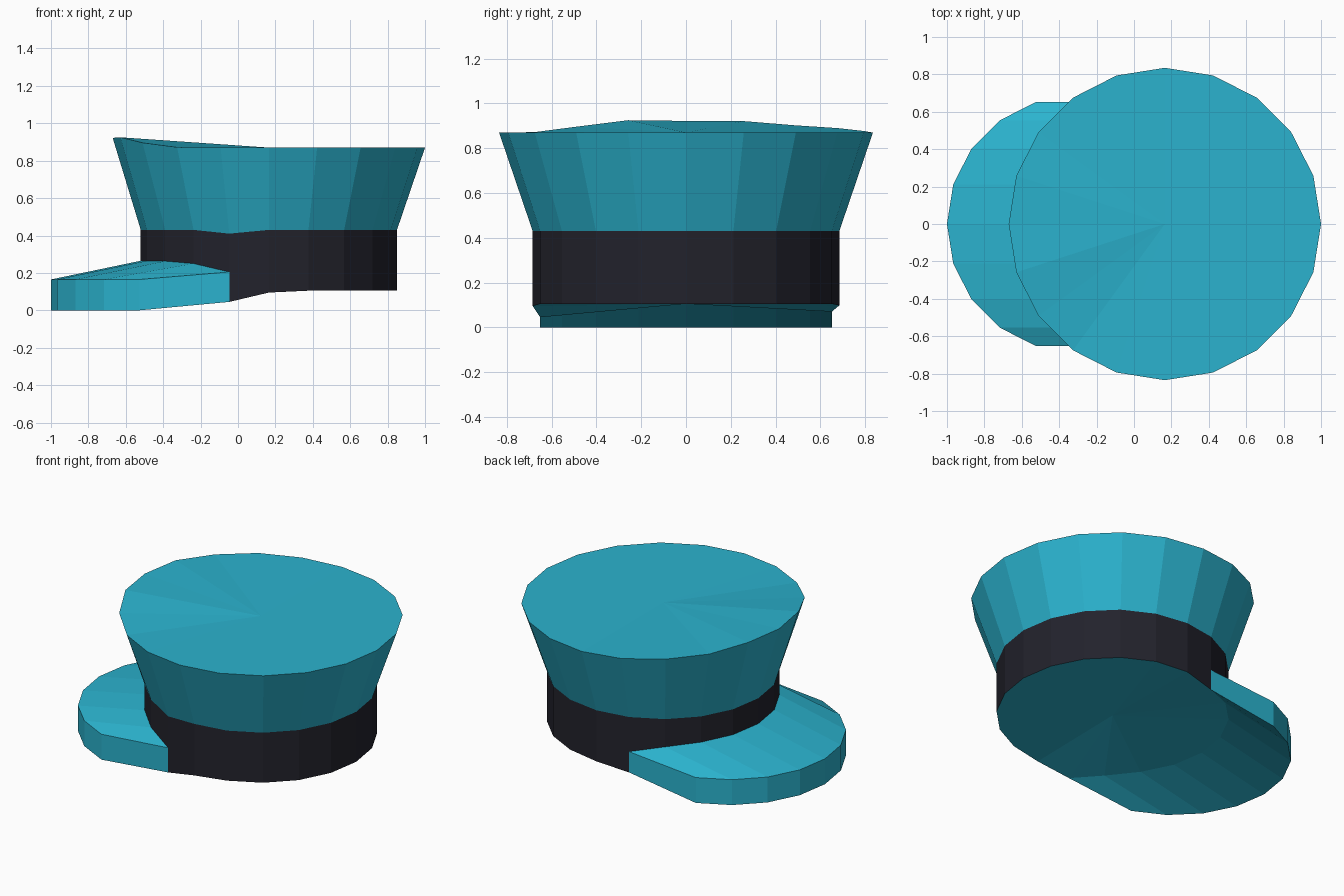
import bpy, math

if "Cube" in bpy.data.objects:
    bpy.data.objects.remove(bpy.data.objects["Cube"])

N = 20          # sides of the hat
CX = 0.165      # centre of the round body
R_BAND, R_TOP = 0.685, 0.835
SHIFT = 0.48    # the peak's rim is the band's front arc pushed forward


def material(name, rgb):
    m = bpy.data.materials.new(name)
    m.diffuse_color = (*rgb, 1)
    m.use_nodes = True
    m.node_tree.nodes["Principled BSDF"].inputs["Base Color"].default_value = m.diffuse_color
    return m


teal = material("teal cloth", (0.024, 0.45, 0.62))
black = material("black band", (0.016, 0.016, 0.025))


def pt(k, r, z, dx=0.0):
    a = 2 * math.pi * k / N
    return (CX + dx + r * math.cos(a), r * math.sin(a), z)


def ring(r, zs):
    return [pt(k, r, z) for k, z in enumerate(zs)]


def wall(lo, hi, closed=True):
    n = len(lo)
    return [[lo[i], lo[(i + 1) % n], hi[(i + 1) % n], hi[i]]
            for i in range(n if closed else n - 1)]


def disc(rim, z, up=True):
    c = (CX, 0, z)
    tris = [[c, rim[i], rim[(i + 1) % N]] for i in range(N)]
    return tris if up else [t[::-1] for t in tris]


def make(name, polys, mat):
    verts, index, faces = [], {}, []
    for poly in polys:
        f = []
        for p in poly:
            key = tuple(round(c, 5) for c in p)
            if key not in index:
                index[key] = len(verts)
                verts.append(p)
            f.append(index[key])
        faces.append(f)
    me = bpy.data.meshes.new(name)
    me.from_pydata(verts, [], faces)
    me.materials.append(mat)
    me.update()
    ob = bpy.data.objects.new(name, me)
    bpy.context.collection.objects.link(ob)
    return ob


# heights around the rings
rim = {6: .877, 7: .89, 8: .902, 9: .921, 10: .922, 11: .925, 12: .896, 13: .872}
seam = {14: .41}
peak_top = [.205, .25, .263, .265, .265, .265, .263, .25, .205]   # k = 6..14
base = {5: .098, 6: .07, 7: .095, 13: .09, 14: .045, 15: .095}
top = ring(R_TOP, [rim.get(k, .87) for k in range(N)])
mid = ring(R_BAND, [seam.get(k, .43) for k in range(N)])
bottom = ring(R_BAND, [base.get(k, .105) for k in range(N)])

# flared crown with slightly raised front rim
make("crown", wall(mid, top) + disc(top, .87), teal)

# dark band: full height at the back, stops on the peak at the front
front_lo = [pt(k, R_BAND, peak_top[k - 6]) for k in range(6, 15)]
back = [k % N for k in range(14, 27)]
make("band",
     wall([bottom[k] for k in back], [mid[k] for k in back], False)
     + wall(front_lo, mid[6:15], False), black)

# peak: sloping top, upright rim, sloping underside
outer_hi = [pt(k, R_BAND, .165, -SHIFT) for k in range(6, 15)]
outer_lo = [pt(k, R_BAND, 0.0, -SHIFT) for k in range(6, 15)]
inner_lo = bottom[6:15]
peak = wall(outer_hi, front_lo, False)
peak += wall([inner_lo[0]] + outer_lo + [inner_lo[8]],
             [front_lo[0]] + outer_hi + [front_lo[8]], False)
peak += wall(inner_lo, outer_lo, False)
make("peak", peak, teal)

# closed underside of the round body
make("underside", disc(bottom, .105, up=False), teal)
